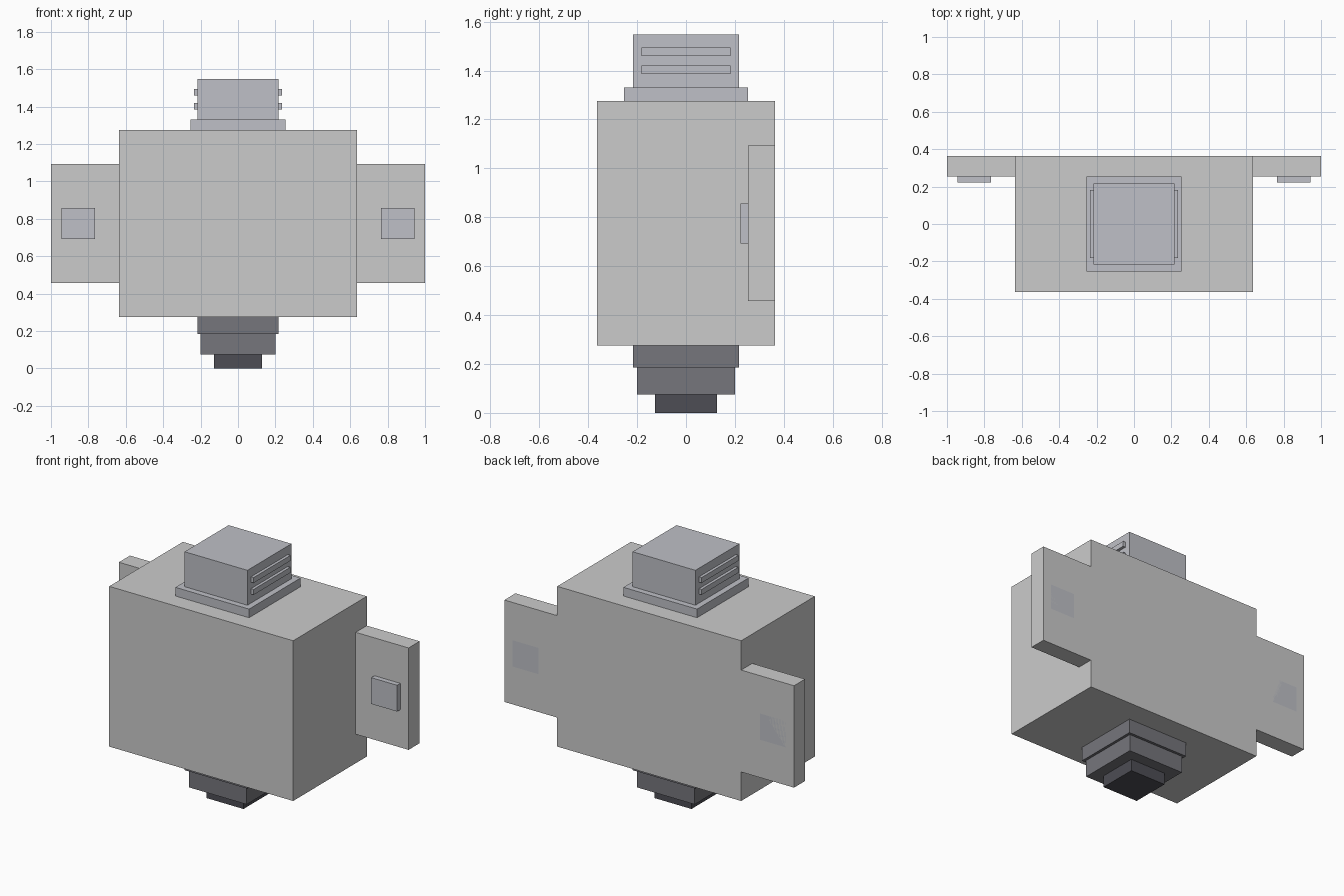
import bpy
import bmesh
from mathutils import Vector

if "Cube" in bpy.data.objects:
    bpy.data.objects.remove(bpy.data.objects["Cube"])


def material(name, rgb):
    m = bpy.data.materials.new(name)
    m.diffuse_color = (*rgb, 1)
    m.use_nodes = True
    m.node_tree.nodes["Principled BSDF"].inputs["Base Color"].default_value = m.diffuse_color
    return m


light_metal = material("light_metal", (0.52, 0.53, 0.57))
dark_metal = material("dark_metal", (0.18, 0.18, 0.20))
black_rubber = material("black_rubber", (0.075, 0.075, 0.09))


def box(name, x, y, z, mat=None):
    """Box from (min, max) ranges on each axis."""
    lo, hi = map(Vector, zip(x, y, z))
    bm = bmesh.new()
    bmesh.ops.create_cube(bm, size=1)
    for v in bm.verts:
        v.co = (lo + hi) / 2 + v.co * (hi - lo)
    mesh = bpy.data.meshes.new(name)
    bm.to_mesh(mesh)
    bm.free()
    obj = bpy.data.objects.new(name, mesh)
    bpy.context.collection.objects.link(obj)
    if mat:
        mesh.materials.append(mat)
    return obj


def square_block(name, half, z, mat):
    return box(name, (-half, half), (-half, half), z, mat)


def mirrored_box(name, x, y, z, mat=None):
    """Box on the right with a mirrored copy on the left."""
    obj = box(name, x, y, z, mat)
    obj.modifiers.new("Mirror", 'MIRROR').use_axis[0] = True
    return obj


# Main housing and side mounting ears, flush at the back
box("housing", (-0.635, 0.635), (-0.363, 0.363), (0.276, 1.276))
mirrored_box("mounting_ear", (0.635, 1.0), (0.254, 0.363), (0.457, 1.093))

# Bolts passing through the ears
mirrored_box("ear_bolt", (0.764, 0.943), (0.222, 0.363), (0.693, 0.857), light_metal)

# Top connector: collar, plug and side ribs
square_block("top_collar", 0.254, (1.276, 1.33), light_metal)
square_block("top_plug", 0.217, (1.33, 1.548), light_metal)
for i, z in enumerate((1.386, 1.46)):
    mirrored_box(f"plug_rib_{i}", (0.217, 0.235), (-0.181, 0.181), (z, z + 0.034), light_metal)

# Stepped nozzle underneath
square_block("nozzle_flange", 0.217, (0.185, 0.276), dark_metal)
square_block("nozzle_body", 0.2, (0.076, 0.185), dark_metal)
square_block("nozzle_tip", 0.127, (0.0, 0.076), black_rubber)
